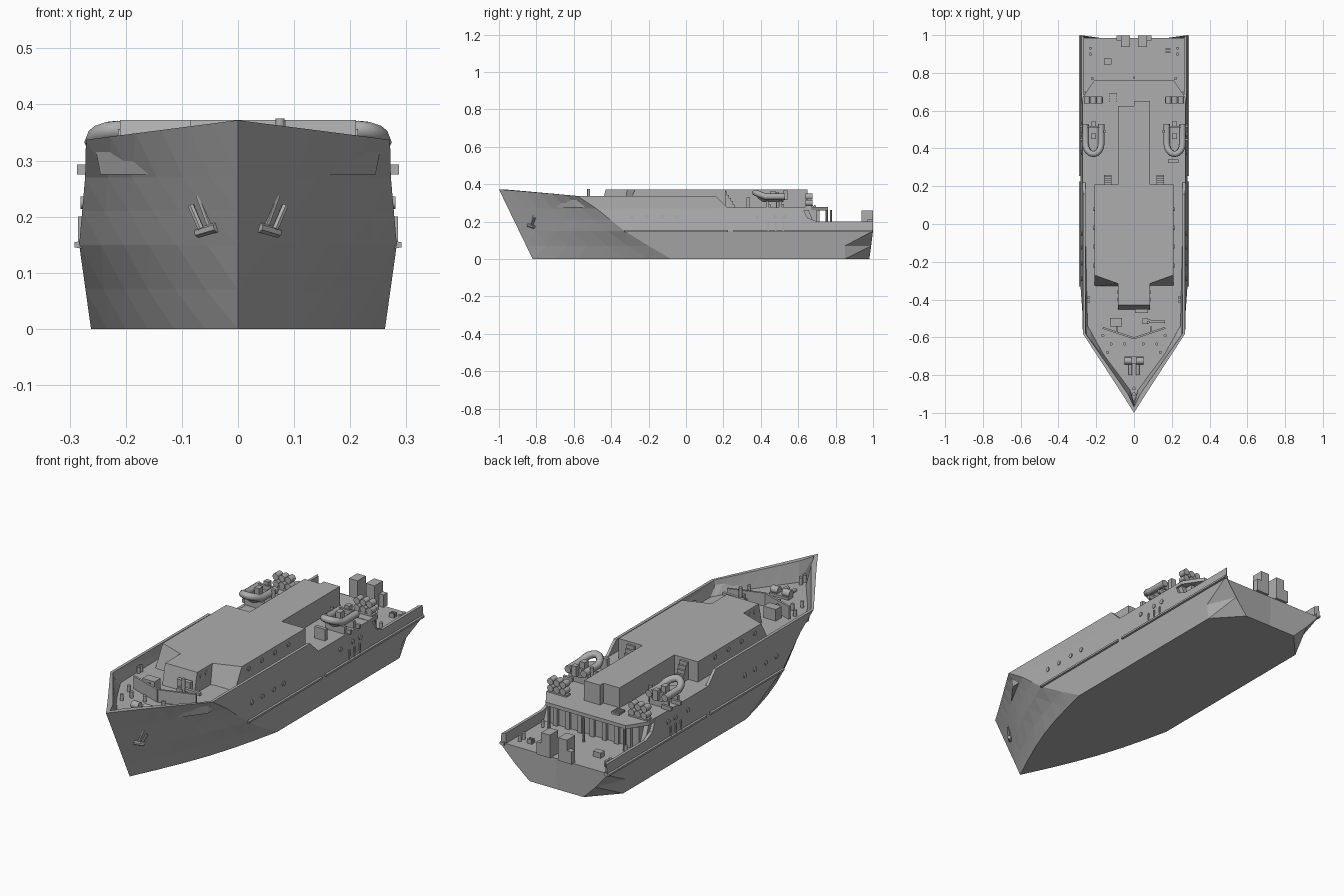
import bpy, bmesh, math
from mathutils import Vector

if bpy.data.objects.get("Cube"):
    bpy.data.objects.remove(bpy.data.objects["Cube"])

grey = bpy.data.materials.new("hull_grey")
grey.use_nodes = True
grey.diffuse_color = (0.42, 0.42, 0.42, 1)
grey.node_tree.nodes["Principled BSDF"].inputs["Base Color"].default_value = grey.diffuse_color

SIDES = (("left", 1), ("right", -1))
DECK, AFT_DECK, ROOF = 0.275, 0.15, 0.372


def finish(name, bm, smooth=False):
    bmesh.ops.remove_doubles(bm, verts=bm.verts, dist=1e-5)
    bmesh.ops.recalc_face_normals(bm, faces=bm.faces)
    me = bpy.data.meshes.new(name)
    bm.to_mesh(me)
    bm.free()
    me.materials.append(grey)
    ob = bpy.data.objects.new(name, me)
    bpy.context.scene.collection.objects.link(ob)
    if smooth:
        for p in me.polygons:
            p.use_smooth = True
        me.set_sharp_from_angle(angle=math.radians(40))
    return ob


def prism(name, bottom, top, z0, z1):
    bm = bmesh.new()
    lo = [bm.verts.new((x, y, z0)) for x, y in bottom]
    hi = [bm.verts.new((x, y, z1)) for x, y in top]
    bm.faces.new(lo)
    bm.faces.new(hi)
    for i in range(len(lo)):
        j = (i + 1) % len(lo)
        bm.faces.new((lo[i], lo[j], hi[j], hi[i]))
    return finish(name, bm)


def box(name, x, y, z, sx, sy, sz, turn=0):
    """Box standing on z, centred on x and y."""
    bm = bmesh.new()
    bmesh.ops.create_cube(bm, size=1)
    bmesh.ops.scale(bm, vec=(sx, sy, sz), verts=bm.verts)
    ob = finish(name, bm)
    ob.location = (x, y, z + sz / 2)
    ob.rotation_euler.z = turn
    return ob


def rod(name, a, b, r, n=12, r2=None):
    a, b = Vector(a), Vector(b)
    bm = bmesh.new()
    bmesh.ops.create_cone(bm, cap_ends=True, segments=n, radius1=r,
                          radius2=r if r2 is None else r2, depth=(b - a).length)
    ob = finish(name, bm, n > 6)
    ob.location = (a + b) / 2
    ob.rotation_euler = (b - a).to_track_quat('Z', 'Y').to_euler()
    return ob


def interp(v, pts):
    for (a, p), (b, q) in zip(pts, pts[1:]):
        if v <= b:
            return p + (q - p) * max(0, v - a) / (b - a)
    return pts[-1][1]


# Hull form: half breadth, forward knuckle and sheer line
def breadth(z):
    return interp(z, ((0, .262), (.15, .283), (.275, .272), (.4, .270)))


def knuckle(z):
    return interp(z, ((0, -.08), (.07, -.2), (.15, -.33), (.27, -.48), (.337, -.58)))


def sheer(y):
    return interp(y, ((-1, .372), (-.58, .337), (.16, .335), (.22, .276),
                      (.62, .276), (.65, .22), (.70, .2), (1, .2)))


def build_hull():
    bm = bmesh.new()
    rows = (0, .07, .15, .21, .27, None)
    cols = []
    bow_steps = 6
    for i in range(bow_steps + 1):
        t = i / bow_steps
        top = .372 + (.337 - .372) * t
        col = []
        for z in rows:
            z = top if z is None else z
            stem = -.82 - .18 * z / .372
            y = stem + (knuckle(z) - stem) * t
            x = breadth(z) * t + .03 * (1 - z / .372) * math.sin(math.pi * t)
            col.append(Vector((x, y, z)))
        cols.append(col)
    for y in (-.05, .16, .22, .62, .65, .70, .85, 1):
        top = sheer(y)
        col = []
        for z in rows:
            z = top if z is None else min(z, top - .005)
            col.append(Vector((breadth(z), y, z)))
        cols.append(col)
    # Stern corner cut away at the keel
    cols[-1][0] = Vector((.143, .98, 0))
    cols[-1][1] = Vector((.214, .99, .07))
    # Bulwark rim, inner wall down to deck, then centreline
    for i, col in enumerate(cols):
        rim = col[-1].copy()
        rim.x = max(0, rim.x - .014)
        rim.y += .03 * max(0, 1 - i / bow_steps)
        if i == len(cols) - 1:
            rim.y -= .014
        foot = rim.copy()
        foot.z = AFT_DECK if rim.y > .66 else DECK
        if i <= bow_steps:
            foot.x = max(0, foot.x - .012)
            foot.y += .025 * (1 - i / bow_steps)
        col += [rim, foot, Vector((0, foot.y, foot.z))]
        col.insert(0, Vector((0, col[0].y, 0)))
    for s in (1, -1):
        grid = [[bm.verts.new((v.x * s, v.y, v.z)) for v in col] for col in cols]
        for a, b in zip(grid, grid[1:]):
            for r in range(len(a) - 1):
                bm.faces.new((a[r], b[r], b[r + 1]))
                bm.faces.new((a[r], b[r + 1], a[r + 1]))
        bm.faces.new(grid[-1])
    bmesh.ops.remove_doubles(bm, verts=bm.verts, dist=1e-4)
    bmesh.ops.dissolve_degenerate(bm, edges=bm.edges, dist=1e-5)
    finish("hull", bm)


build_hull()

# Deckhouse with raked front
rear = [(.21, .21), (.085, .21), (.085, .65), (0, .65), (0, .625),
        (-.085, .625), (-.085, .21), (-.21, .21)]
prism("deckhouse",
      [(.085, -.455), (.085, -.33), (.21, -.33)] + rear + [(-.21, -.33), (-.085, -.33), (-.085, -.455)],
      [(.085, -.43), (.085, -.315), (.21, -.27)] + rear + [(-.21, -.27), (-.085, -.315), (-.085, -.43)],
      DECK - .01, ROOF)
box("front_locker", .04, -.46, DECK, .07, .02, .06)

# Overhanging aft deck, rear wall and pillars
edge = [(.272, .6), (.272, .67), (.212, .76), (-.212, .76), (-.272, .67), (-.272, .6)]
prism("aft_platform", edge, edge, .26, .277)
box("rear_wall", 0, .66, AFT_DECK - .01, .48, .08, .115)
for i in range(7):
    box("rear_pillar", -.195 + i * .065, .706, AFT_DECK, .022, .016, .11)
for x in (-.2, 0, .2):
    rod("platform_post", (x, .752 if x else .775, AFT_DECK), (x, .752 if x else .775, .262), .006, 8)

for side, s in SIDES:
    # Rubbing strakes with drain pipes
    for y0, y1 in ((-.33, .225), (.255, .997)):
        bm = bmesh.new()
        bmesh.ops.create_cube(bm, size=1)
        bmesh.ops.scale(bm, vec=(.024, y1 - y0, .018), verts=bm.verts)
        for v in bm.verts:
            if v.co.x * s > 0:
                v.co.z *= .5
        finish(side + "_rub_strake", bm).location = (.279 * s, (y0 + y1) / 2, .15)
    for y in (.44, .48, .52):
        box(side + "_drain_pipe", .281 * s, y, .155, .008, .008, .045)
    # Portholes
    for y in (-.29, -.21, -.125, -.05, .38, .475, .53):
        rod(side + "_porthole", (.27 * s, y, .225), (.281 * s, y, .225), .011)
    for y in (-.22, -.12, -.02, .08):
        rod(side + "_cabin_porthole", (.2 * s, y, .345), (.214 * s, y, .345), .011)
    for y in (-.4, -.36):
        rod(side + "_bridge_porthole", (.08 * s, y, .345), (.088 * s, y, .345), .011)

    # Stairs to the roof
    for i in range(5):
        box(side + "_stair", .14 * s, .255 - i * .01, DECK, .04, .011, .017 * (i + 1))

    # Inflatable boat: bent tube, floor, seats and cradle
    cu = bpy.data.curves.new(side + "_boat_tube", 'CURVE')
    cu.dimensions = '3D'
    cu.bevel_depth = .017
    cu.bevel_resolution = 2
    cu.use_fill_caps = True
    sp = cu.splines.new('POLY')
    path = [(.042, .53, .333)]
    path += [(.042 * math.cos(a), .425 - .055 * math.sin(a), .333 + .022 * math.sin(a))
             for a in (math.pi * k / 8 for k in range(9))]
    path += [(-.042, .53, .333)]
    sp.points.add(len(path) - 1)
    for p, (x, y, z) in zip(sp.points, path):
        p.co = (x + .215 * s, y, z, 1)
    cu.materials.append(grey)
    bpy.context.scene.collection.objects.link(bpy.data.objects.new(side + "_boat_tube", cu))
    prism(side + "_boat_floor",
          [(.215 * s + x, y) for x, y in ((-.02, .52), (.02, .52), (.02, .43), (0, .41), (-.02, .43))],
          [(.215 * s + x, y) for x, y in ((-.04, .52), (.04, .52), (.04, .42), (0, .38), (-.04, .42))],
          .305, .328)
    box(side + "_boat_transom", .215 * s, .515, .31, .075, .01, .04)
    box(side + "_boat_engine", .215 * s, .53, .315, .025, .025, .05)
    box(side + "_boat_console", .215 * s, .465, .325, .025, .03, .035)
    for y in (.435, .505):
        box(side + "_cradle", .215 * s, y, DECK, .10, .014, .035)
        box(side + "_davit_arm", .262 * s, y + .012, DECK, .05, .012, .018)
    rod(side + "_davit_post", (.155 * s, .49, DECK), (.155 * s, .49, .355), .008)

    # Life raft canisters on a rack
    box(side + "_raft_rack", .215 * s, .655, DECK, .1, .03, .01)
    for i in range(3):
        for z in (.3, .333):
            x = (.182 + i * .033) * s
            rod(side + "_life_raft", (x, .638, z), (x, .675, z), .016)

    # Bow anchor: shank, fluke arms and crown lying on the flare
    for x, dx in ((.048, .022), (.066, .018)):
        rod(side + "_anchor_arm", (x * s, -.838 + x * .2, .178),
            ((x + dx) * s, -.842 + (x + dx) * .4, .238 - (x - .048)), .006, 6)
    rod(side + "_anchor_crown", (.038 * s, -.845, .181), (.072 * s, -.812, .171), .009, 6)

    # Slanted breakwater wing
    a, b = Vector((0, -.605)), Vector((.165 * s, -.55))
    box(side + "_breakwater", b.x / 2, (a.y + b.y) / 2, DECK, (b - a).length, .01, .06,
        math.atan2(b.y - a.y, b.x - a.x))
    box(side + "_breakwater_brace", .09 * s, -.56, DECK, .01, .035, .045)

    # Windlass drum and gear
    rod(side + "_windlass_drum", (.012 * s, -.725, .297), (.05 * s, -.725, .297), .018)
    rod(side + "_chain_pipe", (.02 * s, -.74, .285), (.02 * s, -.8, .281), .009)

    # Bollards
    for x, y, z in ((.05, -.635, DECK), (.12, -.635, DECK), (.165, -.59, DECK), (.14, -.68, DECK),
                    (.24, -.39, DECK), (.24, -.41, DECK), (.22, .77, .16),
                    (.23, .9, AFT_DECK), (.23, .93, AFT_DECK)):
        rod(side + "_bollard", (x * s, y, z), (x * s, y, z + .03), .008)

    # Stern lockers and ramps
    box(side + "_stern_locker", .045 * s, .968, AFT_DECK, .046, .062, .11)
    box(side + "_stern_step", .08 * s, .985, AFT_DECK, .025, .028, .06)

# Foredeck fittings
box("windlass_base", 0, -.72, DECK, .1, .035, .012)
for y in (-.87, -.9):
    rod("bow_bollard", (0, y, DECK), (0, y, DECK + .035), .009)
box("fore_hatch", -.095, -.52, DECK, .065, .045, .055)
box("crane_base", .06, -.515, DECK, .03, .03, .05)
box("crane_arm", .105, -.515, .315, .12, .014, .014, -.06)
rod("foredeck_post", (.075, -.52, DECK), (.075, -.52, .375), .008)

# Upper and aft deck fittings
box("deck_locker", .207, .332, DECK, .055, .018, .055)
for i in range(4):
    box("vent_slat", -.11, .65 + i * .013, .276, .04, .008, .012)
box("vent_box", -.11, .669, .276, .034, .05, .008)
for y in (.91, .925):
    box("aft_hatch_bar", .18, y, AFT_DECK, .025, .008, .02)
box("aft_winch", -.14, .86, AFT_DECK, .04, .03, .025)
